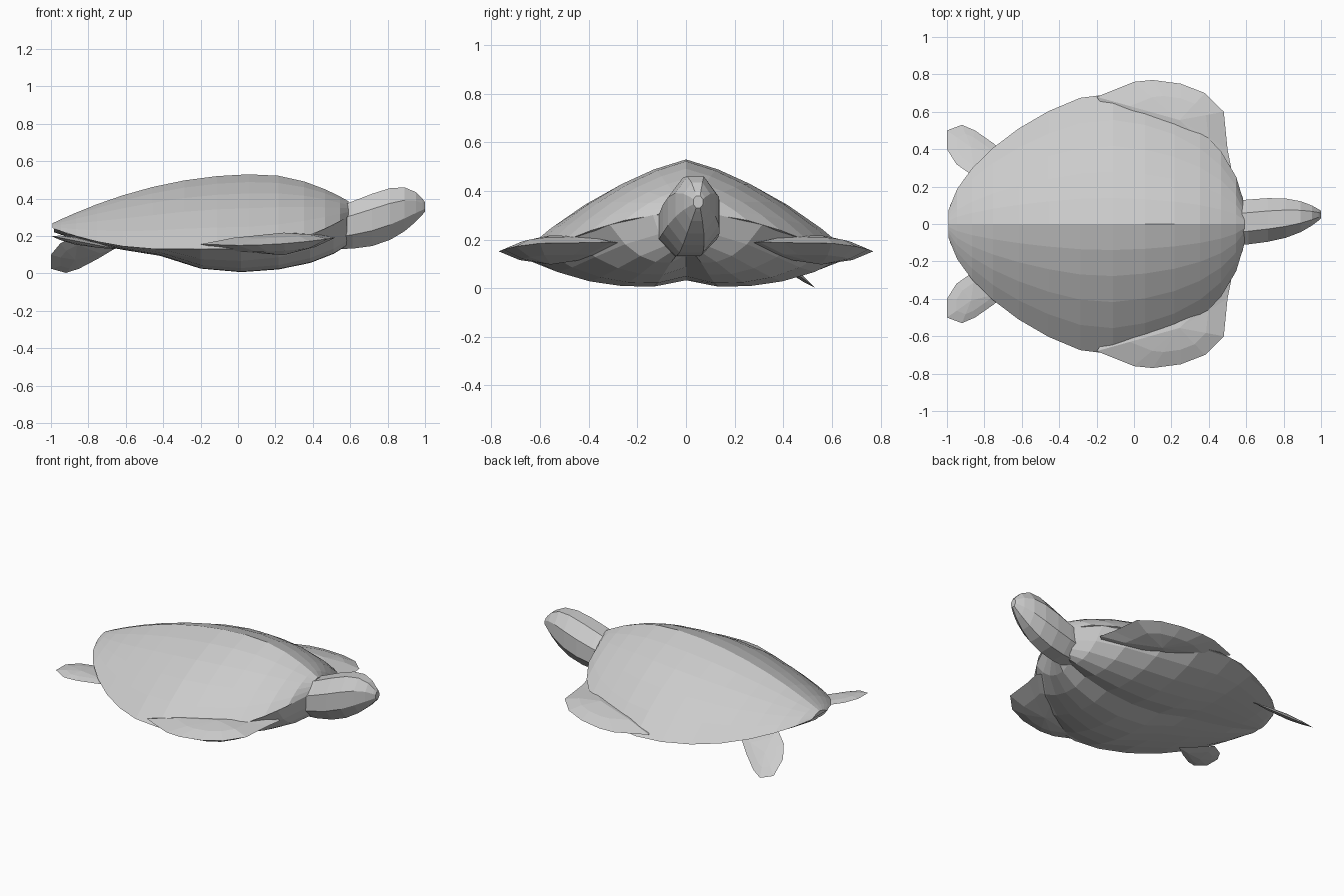
import bpy, bmesh
from math import sin, cos, pi
from mathutils import Vector

cube = bpy.data.objects.get("Cube")
if cube:
    bpy.data.objects.remove(cube)

GREY = (.6, .6, .6, 1)
skin = bpy.data.materials.new("light_grey")
skin.use_nodes = True
skin.diffuse_color = GREY
skin.node_tree.nodes["Principled BSDF"].inputs["Base Color"].default_value = GREY


def finish(name, bm):
    bmesh.ops.recalc_face_normals(bm, faces=bm.faces)
    mesh = bpy.data.meshes.new(name)
    bm.to_mesh(mesh)
    bm.free()
    mesh.materials.append(skin)
    obj = bpy.data.objects.new(name, mesh)
    bpy.context.collection.objects.link(obj)


def loft(name, rings):
    """Skin closed rings of equal length and cap both ends."""
    bm = bmesh.new()
    loops = [[bm.verts.new(point) for point in ring] for ring in rings]
    for a, b in zip(loops, loops[1:]):
        for i in range(len(a)):
            bm.faces.new((a[i - 1], a[i], b[i], b[i - 1]))
    bm.faces.new(loops[0])
    bm.faces.new(loops[-1])
    finish(name, bm)


def fin(name, outline, side, height, rise, drop):
    """Thin-edged paddle: rim, half-way ring and hub, above and below."""
    bm = bmesh.new()
    rim = [bm.verts.new((x, y * side, height(x, y))) for x, y in outline]
    centre = sum((v.co for v in rim), Vector()) / len(rim)
    for offset in (rise, -drop):
        up = Vector((0, 0, offset))
        ring = [bm.verts.new(v.co.lerp(centre, .4) + up * .6) for v in rim]
        hub = bm.verts.new(centre + up)
        for i in range(len(rim)):
            bm.faces.new((rim[i - 1], rim[i], ring[i], ring[i - 1]))
            bm.faces.new((ring[i - 1], ring[i], hub))
    finish(name, bm)


# Rules for the egg-shaped body: plan width, rim, ridge and belly heights
def half_width(u, x):
    return .7 * sin(u) * (1 + .35 * min(0, x + .2))


def rim_height(x):
    return .13 + .5 * max(0, x, -.8 * (x + .4)) ** 2


def ridge_height(x):
    return .53 - (.22 if x < .1 else .6) * (x - .1) ** 2


def belly_height(x):
    curve = (.5 if x < 0 else .3) * x * x + x ** 6
    return min(curve, rim_height(x) - .02)


def body_part(name, inset, scale, edge, profile, steps):
    """Loft from tail to neck; profile gives the rise across each section."""
    rings = []
    for i in range(steps + 1):
        u = inset + (pi - 2 * inset) * i / steps
        x = -.2 - .8 * cos(u)
        width, rim = scale * half_width(u, x), rim_height(x)
        rings.append([(x, width * k / 5, rim + (edge(x) - rim) * profile(abs(k) / 5))
                      for k in range(-5, 6)])
    loft(name, rings)


def tent(s):
    return 1 - .4 * s - .6 * s * s


def dented_bowl(s):
    return 1 - s ** 3 - .25 * (1 - s) ** 8


body_part("shell", .15, 1, ridge_height, tent, 13)
body_part("belly", .2, .98, belly_height, dented_bowl, 10)


# Neck and head: rising eight-sided tube that tapers to a blunt snout
def head_ring(t):
    top = .34 + .2 * t - .16 * t ** 6
    low = .13 + .2 * t ** 3
    width = .12 - .1 * t ** 4
    ring = []
    for k in range(8):
        a = (k + .5) * pi / 4
        across, rise = cos(a) / cos(pi / 8), sin(a) / cos(pi / 8)
        ring.append((.5 + .5 * t, .05 * t + width * across,
                     (top + low) / 2 + (top - low) / 2 * rise))
    return ring


loft("head_and_neck", [head_ring(sin(pi / 2 * i / 7)) for i in range(8)])

# Front flippers, emerging from under the shell on both sides
front_outline = [(-.2, .68), (0, .76), (.1, .77), (.25, .75), (.38, .7),
                 (.48, .6), (.5, .4), (.52, .3), (.4, .2), (0, .4)]


def front_slope(x, y):
    return .15 + .15 * x * x


fin("left_front_flipper", front_outline, 1, front_slope, .05, .07)
fin("right_front_flipper", front_outline, -1, front_slope, .05, .07)

# Hind flippers: one hangs down, the other trails level
hind_outline = [(-.65, .35), (-.75, .43), (-.85, .5), (-.92, .53), (-1, .5),
                (-1, .4), (-.95, .32), (-.85, .25)]


def lowered(x, y):
    return .4 - .75 * y


def level(x, y):
    return -.2 * x


fin("lowered_hind_flipper", hind_outline, 1, lowered, .02, .02)
fin("level_hind_flipper", hind_outline, -1, level, .02, .02)
